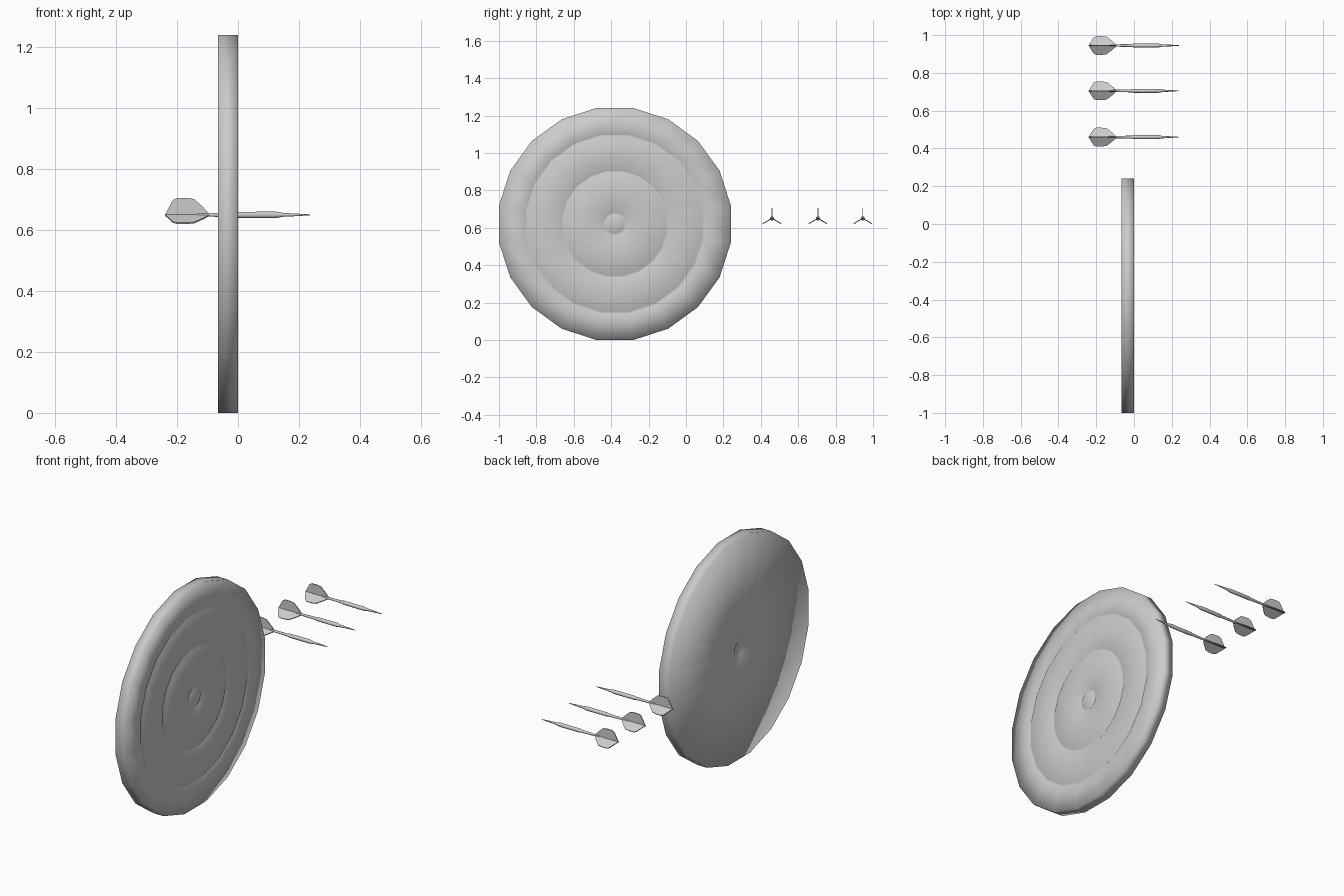
import bpy, bmesh
from math import pi, cos, sin
from mathutils import Vector

if "Cube" in bpy.data.objects:
    bpy.data.objects.remove(bpy.data.objects["Cube"])


def finish(bm, name, loc):
    bmesh.ops.recalc_face_normals(bm, faces=bm.faces[:])
    me = bpy.data.meshes.new(name)
    bm.to_mesh(me)
    bm.free()
    ob = bpy.data.objects.new(name, me)
    ob.location = loc
    bpy.context.collection.objects.link(ob)
    return ob


def lathe(name, profile, sides, loc, phase=0.0):
    """Revolve (x, radius) points around the x axis; both ends are capped."""
    bm = bmesh.new()
    rings = []
    for x, r in profile:
        rings.append([bm.verts.new((x, r * cos(phase + 2 * pi * i / sides),
                                    r * sin(phase + 2 * pi * i / sides)))
                      for i in range(sides)])
    for a, b in zip(rings, rings[1:]):
        for i in range(sides):
            j = (i + 1) % sides
            bm.faces.new((a[i], a[j], b[j], b[i]))
    bm.faces.new(rings[0])
    bm.faces.new(rings[-1])
    for f in bm.faces:
        f.smooth = True
    return finish(bm, name, loc)


def flight(name, outline, angle, thick, loc):
    """Thin fin standing out from the dart axis at the given angle."""
    bm = bmesh.new()
    out = Vector((0, cos(angle), sin(angle)))
    side = Vector((0, -sin(angle), cos(angle))) * thick / 2
    front, back = [[bm.verts.new(Vector((x, 0, 0)) + out * r + side * s)
                    for x, r in outline] for s in (1, -1)]
    bm.faces.new(front)
    bm.faces.new(back[::-1])
    n = len(outline)
    for i in range(n):
        j = (i + 1) % n
        bm.faces.new((front[i], back[i], back[j], front[j]))
    return finish(bm, name, loc)


# Board: back recess, 20-sided rim, then shallow scoring grooves on the face
board = [(-0.061, 0.034), (-0.065, 0.040), (-0.065, 0.628), (0.0, 0.628)]
for r in (0.48, 0.285, 0.057):
    board += [(0.0, r + 0.012), (-0.005, r + 0.003), (-0.005, r - 0.003), (0.0, r - 0.012)]
lathe("board", board, 20, (0, -0.38, 0.62), pi / 20)

# Darts: turned body and three flights each
body = [(-0.14, 0.002), (-0.13, 0.005), (-0.10, 0.006), (-0.01, 0.008),
        (0.0, 0.0105), (0.125, 0.011), (0.15, 0.0065), (0.19, 0.0045), (0.237, 0.0015)]
fin = [(-0.24, 0.0), (-0.214, 0.048), (-0.200, 0.056), (-0.170, 0.056),
       (-0.144, 0.052), (-0.115, 0.026), (-0.098, 0.008), (-0.09, 0.0)]
for n, y in enumerate((0.46, 0.705, 0.945), 1):
    loc = (0, y, 0.65)
    lathe(f"dart_body_{n}", body, 10, loc)
    for k in range(3):
        flight(f"dart_flight_{n}_{k + 1}", fin, pi / 2 + k * 2 * pi / 3, 0.005, loc)
